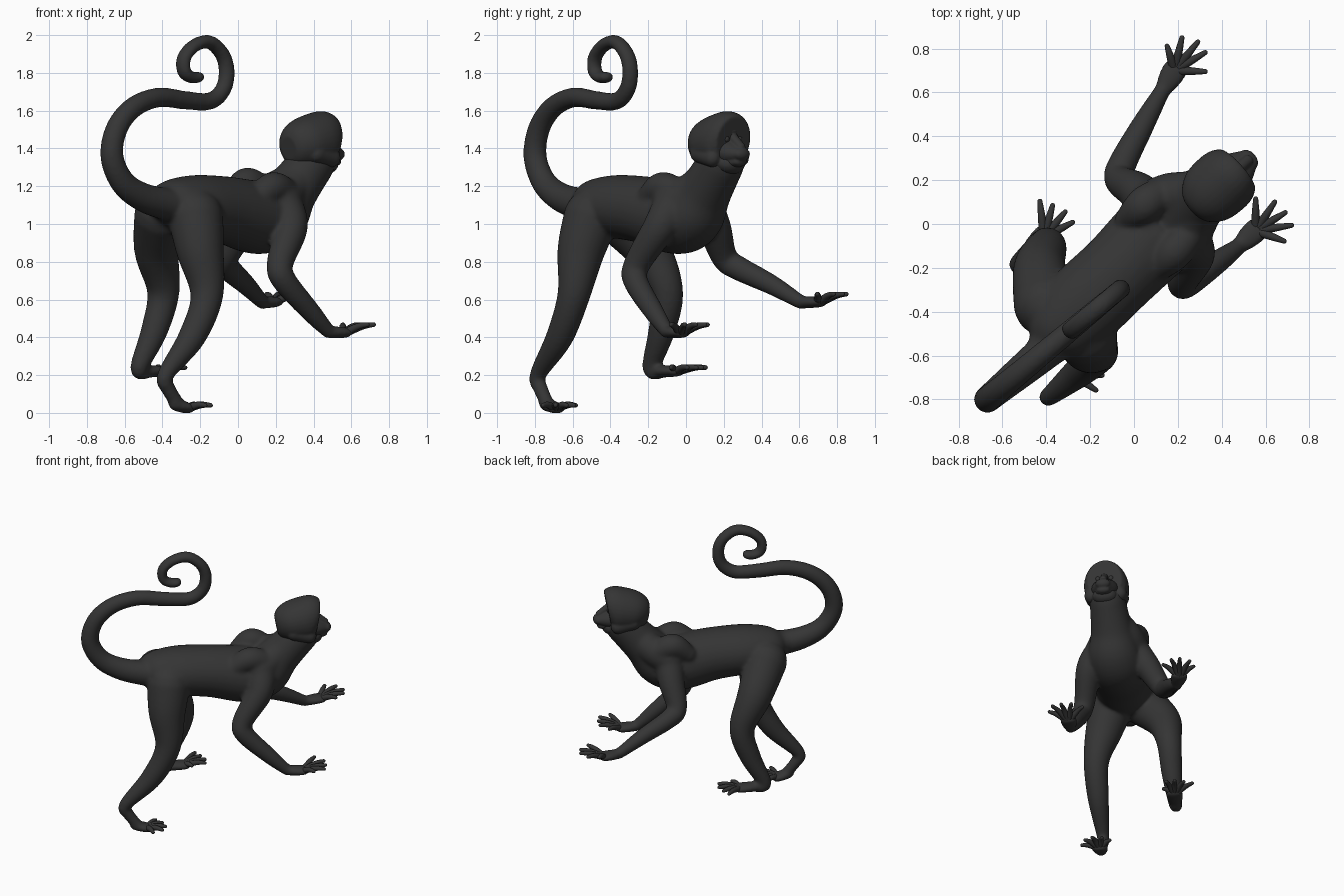
import bpy, bmesh, math
from mathutils import Vector

if "Cube" in bpy.data.objects:
    bpy.data.objects.remove(bpy.data.objects["Cube"])

UP = Vector((0, 0, 1))
FWD = Vector((0.72, 0.69, 0)).normalized()      # spine direction
SIDE = UP.cross(FWD)                            # animal's left
HF = Vector((0.75, 0.66, 0)).normalized()       # head direction
HS = UP.cross(HF)
HC = Vector((0.38, 0.168, 0))                   # head centre

fur = bpy.data.materials.new("dark grey")
fur.diffuse_color = (0.035, 0.035, 0.035, 1)
fur.use_nodes = True
fur.node_tree.nodes["Principled BSDF"].inputs["Base Color"].default_value = fur.diffuse_color


def spline(pts, steps):
    """Catmull-Rom through tuples of any length."""
    out = []
    for i in range(len(pts) - 1):
        p0, p1, p2, p3 = pts[max(i - 1, 0)], pts[i], pts[i + 1], pts[min(i + 2, len(pts) - 1)]
        for k in range(steps):
            t = k / steps
            out.append([0.5 * (2 * b + (c - a) * t + (2 * a - 5 * b + 4 * c - d) * t * t
                               + (3 * b - a - 3 * c + d) * t ** 3)
                        for a, b, c, d in zip(p0, p1, p2, p3)])
    return out + [list(pts[-1])]


def loft(bm, pts, hint=SIDE, n=24, steps=6, dome=1.0):
    """Tube with rounded ends; each point is x, y, z, half width[, half height]."""
    pts = [tuple(p) if len(p) == 5 else tuple(p) + (p[3],) for p in pts]
    s = spline(pts, steps)
    pos = [Vector(q[:3]) for q in s]
    rings = []
    for i, q in enumerate(s):
        t = (pos[min(i + 1, len(s) - 1)] - pos[max(i - 1, 0)]).normalized()
        rings.append((pos[i], t, q[3], q[4]))
    if dome:
        def cap(ring, sign):
            p, t, a, b = ring
            return [(p + t * sign * dome * min(a, b) * math.sin(u), t, a * math.cos(u), b * math.cos(u))
                    for u in (0.4, 0.8, 1.15, 1.45)]
        rings = cap(rings[0], -1)[::-1] + rings + cap(rings[-1], 1)
    loops = []
    for p, t, a, b in rings:
        sd = (hint - t * hint.dot(t)).normalized()
        up = t.cross(sd)
        loops.append([bm.verts.new(p + sd * a * math.cos(2 * math.pi * k / n)
                                   + up * b * math.sin(2 * math.pi * k / n)) for k in range(n)])
    for l0, l1 in zip(loops, loops[1:]):
        for k in range(n):
            bm.faces.new((l0[k], l0[(k + 1) % n], l1[(k + 1) % n], l1[k]))
    bm.faces.new(loops[0][::-1])
    return bm.faces.new(loops[-1])


def finish(bm, name, voxel=0, smooth=0):
    bmesh.ops.recalc_face_normals(bm, faces=bm.faces[:])
    me = bpy.data.meshes.new(name)
    bm.to_mesh(me)
    bm.free()
    me.materials.append(fur)
    ob = bpy.data.objects.new(name, me)
    bpy.context.collection.objects.link(ob)
    bpy.ops.object.select_all(action='DESELECT')
    bpy.context.view_layer.objects.active = ob
    ob.select_set(True)
    if voxel:
        m = ob.modifiers.new("blend", 'REMESH')
        m.mode, m.voxel_size = 'VOXEL', voxel
        m = ob.modifiers.new("soften", 'SMOOTH')
        m.factor, m.iterations = 0.5, smooth
        for m in list(ob.modifiers):
            bpy.ops.object.modifier_apply(modifier=m.name)
    bpy.ops.object.shade_smooth_by_angle(angle=math.radians(60))
    return ob


def head_pt(t, s, z, *r):
    p = HC + HF * t + HS * s
    return (p.x, p.y, z) + r


body = bmesh.new()

# Torso and neck
loft(body, [(-.41, -.56, 1.12, .08, .075), (-.36, -.5, 1.11, .15, .125), (-.24, -.38, 1.095, .19, .165),
            (-.07, -.22, 1.075, .19, .178), (.1, -.05, 1.035, .2, .195), (.2, .03, 1.06, .185, .178),
            (.28, .1, 1.17, .145, .14), (.395, .19, 1.33, .122, .125)])
# Shoulder blades, left and right, then the muscles joining neck and shoulders
loft(body, [(-.03, .02, 1.15, .06), (.045, .085, 1.215, .085), (.12, .14, 1.18, .075)])
loft(body, [(.1, -.21, 1.13, .06), (.18, -.13, 1.19, .085), (.25, -.05, 1.17, .075)])
loft(body, [(.08, .09, 1.11, .11), (.17, .13, 1.16, .105), (.28, .14, 1.22, .1)], hint=UP)
loft(body, [(.23, -.07, 1.11, .11), (.265, .02, 1.16, .105), (.31, .09, 1.22, .1)], hint=UP)

# Tail, lying in one upright plane, given as x, z, radius
tail = [(-.36, 1.1, .088), (-.5, 1.14, .077), (-.61, 1.22, .067), (-.668, 1.36, .062), (-.64, 1.51, .059),
        (-.55, 1.62, .056), (-.42, 1.67, .053), (-.28, 1.655, .05), (-.15, 1.65, .047),
        (-.08, 1.71, .044), (-.06, 1.8, .042), (-.08, 1.893, .039), (-.15, 1.963, .037),
        (-.23, 1.945, .035), (-.286, 1.88, .034), (-.285, 1.805, .033), (-.245, 1.775, .032), (-.21, 1.778, .031)]
loft(body, [(x, -.27 + (x + .03) * .83, z, max(r, .045), r) for x, z, r in tail])

# Limbs
limbs = [
    # right arm
    [(.24, -.07, 1.1, .105), (.28, -.14, .98, .09), (.222, -.258, .79, .071), (.245, -.268, .7, .066),
     (.385, -.17, .535, .054), (.48, -.1, .43, .038)],
    # left arm
    [(.08, .09, 1.1, .105), (.015, .15, .98, .09), (-.068, .205, .82, .069), (-.05, .28, .765, .065),
     (.04, .45, .68, .054), (.13, .61, .585, .038)],
    # right leg
    [(-.225, -.5, 1.04, .148), (-.2, -.555, .86, .127), (-.165, -.595, .62, .087), (-.245, -.67, .4, .073),
     (-.385, -.785, .2, .044), (-.37, -.77, .13, .04), (-.32, -.735, .05, .037)],
    # left leg
    [(-.405, -.37, 1.05, .145), (-.43, -.2, .86, .12), (-.395, -.1, .64, .086), (-.445, -.13, .43, .071),
     (-.525, -.185, .235, .047), (-.48, -.13, .218, .037)],
]
for path in limbs:
    loft(body, path)

# Hands and feet: wrist, palm, then finger tips as x, y offsets from the palm
paws = [
    ((.48, -.1, .428), (.555, -.03, .425), .042, [(0, .15), (.09, .135), (.14, .085), (.17, .025), (.135, -.05)]),
    ((.13, .61, .585), (.185, .7, .587), .042, [(-.035, .115), (.035, .155), (.11, .135), (.145, .085), (.145, -.005)]),
    ((-.335, -.745, .045), (-.275, -.69, .026), .014, [(0, .11), (.065, .1), (.12, .06), (.135, 0), (.105, -.07)]),
    ((-.5, -.155, .22), (-.41, -.06, .22), .02, [(-.02, .17), (.04, .15), (.1, .12), (.135, .07), (.085, -.02)]),
]
fingers = bmesh.new()
for wrist, palm, lift, tips in paws:
    w, p = Vector(wrist), Vector(palm)
    flat = UP.cross(p - w)
    loft(body, [(*w, .038, .034), (*w.lerp(p, .6), .056, .032), (*p.lerp(w, -.15), .06, .028)], hint=flat)
    for dx, dy in tips:
        d = Vector((dx, dy, 0))
        root, mid, tip = p + d * .1, p + d * .6 + UP * (lift * .6 + .008), p + d * .96 + UP * lift
        loft(fingers, [(*root, .023), (*mid, .0175), (*tip, .012)], hint=UP, n=10, steps=4)

finish(body, "body", voxel=0.01, smooth=20)
finish(fingers, "fingers_and_toes")

# Head with a hood of hair around a recessed face
head = bmesh.new()
front = loft(head, [head_pt(-.15, 0, 1.4, .06, .065), head_pt(-.125, 0, 1.405, .1, .1),
                    head_pt(-.06, 0, 1.42, .142, .135), head_pt(.03, 0, 1.435, .152, .152),
                    head_pt(.09, 0, 1.44, .142, .157), head_pt(.125, 0, 1.435, .118, .135)],
             hint=HS, n=32, dome=0)
bmesh.ops.inset_individual(head, faces=[front], thickness=.02, depth=-.02)
for s in (-1, 1):                                # cheek tufts
    loft(head, [head_pt(-.04, s * .1, 1.375, .045, .05), head_pt(.07, s * .1, 1.35, .045, .05)], hint=HS)
loft(head, [head_pt(.02, 0, 1.33, .1, .08), head_pt(.11, 0, 1.32, .085, .058)], hint=HS)   # jaw
finish(head, "head", voxel=0.008, smooth=5)

# Face: muzzle, lips, nose, brow and eyes
face = bmesh.new()
loft(face, [head_pt(.06, 0, 1.385, .1, .08), head_pt(.13, 0, 1.375, .085, .062),
            head_pt(.19, 0, 1.37, .052, .036)], hint=HS)
loft(face, [head_pt(.1, 0, 1.33, .075, .045), head_pt(.175, 0, 1.33, .045, .026)], hint=HS)
loft(face, [head_pt(.1, 0, 1.47, .028, .03), head_pt(.19, 0, 1.41, .024, .018)], hint=HS)
loft(face, [head_pt(.105, -.06, 1.485, .02), head_pt(.118, 0, 1.495, .02), head_pt(.105, .06, 1.485, .02)], hint=UP)
finish(face, "muzzle_and_brow", voxel=0.006, smooth=3)
eyes = bmesh.new()
for s in (-1, 1):
    loft(eyes, [head_pt(.105, s * .045, 1.45, .02), head_pt(.115, s * .045, 1.45, .02)], hint=HS, n=16)
finish(eyes, "eyes")
